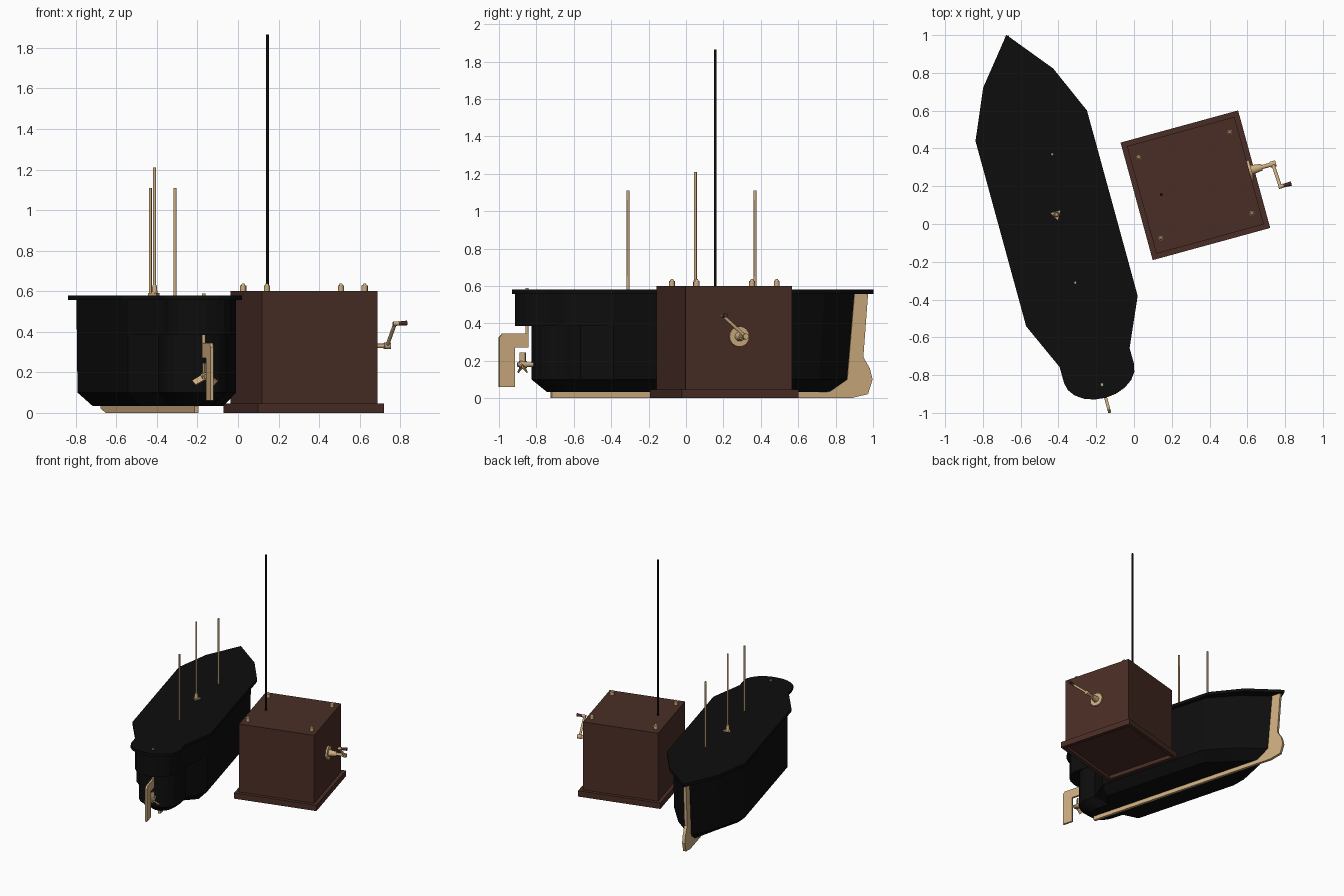
import bpy, bmesh, math
from mathutils import Matrix, Vector

cube = bpy.data.objects.get("Cube")
if cube:
    bpy.data.objects.remove(cube, do_unlink=True)


def material(name, rgb):
    m = bpy.data.materials.new(name)
    m.use_nodes = True
    m.diffuse_color = (*rgb, 1)
    m.node_tree.nodes["Principled BSDF"].inputs["Base Color"].default_value = (*rgb, 1)
    return m


BLACK = material("black paint", (0.004, 0.004, 0.004))
TAN = material("pale wood", (0.62, 0.42, 0.215))
BROWN = material("dark wood", (0.068, 0.027, 0.019))

# Both the boat and the control box are turned by the same angle
TURN = Matrix.Rotation(math.radians(15.3), 4, "Z")
BOAT = Matrix.Translation((-0.41, 0.03, 0)) @ TURN
BOX = Matrix.Translation((0.325, 0.205, 0)) @ TURN


def finish(name, bm, mat, frame, smooth=False):
    bmesh.ops.recalc_face_normals(bm, faces=bm.faces)
    mesh = bpy.data.meshes.new(name)
    bm.to_mesh(mesh)
    bm.free()
    mesh.transform(frame)
    mesh.materials.append(mat)
    ob = bpy.data.objects.new(name, mesh)
    bpy.context.collection.objects.link(ob)
    if smooth:
        bpy.ops.object.select_all(action="DESELECT")
        ob.select_set(True)
        bpy.context.view_layer.objects.active = ob
        bpy.ops.object.shade_smooth_by_angle(angle=math.radians(50))
    return ob


def loft(name, rings, mat, frame):
    """Skin a stack of equal-length point rings and cap both ends."""
    bm = bmesh.new()
    loops = [[bm.verts.new(p) for p in ring] for ring in rings]
    n = len(loops[0])
    for a, b in zip(loops, loops[1:]):
        for i in range(n):
            j = (i + 1) % n
            bm.faces.new((a[i], a[j], b[j], b[i]))
    bm.faces.new(loops[0])
    bm.faces.new(loops[-1])
    return finish(name, bm, mat, frame)


def plate(name, profile, thick, mat, frame):
    """Flat piece from a lengthwise (y, z) profile."""
    return loft(name, [[(x, y, z) for y, z in profile] for x in (-thick / 2, thick / 2)], mat, frame)


def block(name, size, centre, mat, frame, spin=Matrix()):
    bm = bmesh.new()
    bmesh.ops.create_cube(bm, size=1, matrix=Matrix.Translation(centre) @ spin @ Matrix.Diagonal((*size, 1)))
    return finish(name, bm, mat, frame)


def rod(name, start, end, r1, mat, frame, r2=None, sides=12):
    a, b = Vector(start), Vector(end)
    d = b - a
    place = Matrix.Translation((a + b) / 2) @ d.to_track_quat("Z", "Y").to_matrix().to_4x4()
    bm = bmesh.new()
    bmesh.ops.create_cone(bm, cap_ends=True, segments=sides, radius1=r1,
                          radius2=r1 if r2 is None else r2, depth=d.length, matrix=place)
    return finish(name, bm, mat, frame, smooth=sides > 6)


def outline(z, inset, bow, stern):
    """Boat plan: pointed bow, straight sides, narrow neck and round stern."""
    k = bow / 1.007
    half = [(0.192 - inset, 0.77 * k), (0.306 - inset, 0.508 * k),
            (0.306 - inset, -0.509), (0.192 - inset, stern + 0.221)]
    for i in range(5):
        t = math.radians(90 * i / 5)
        half.append(((0.192 - inset) * math.cos(t), stern + 0.134 * (1 - math.sin(t))))
    pts = [(0, bow)] + half + [(0, stern)] + [(-x, y) for x, y in reversed(half)]
    return [(x, y, z) for x, y in pts]


# Hull, stern overhang and deck
loft("hull", [outline(0.033, 0.095, 0.767, -0.80),
              outline(0.10, 0.03, 0.866, -0.88),
              outline(0.56, 0.03, 0.907, -0.88)], BLACK, BOAT)
loft("stern_overhang", [[p for p in outline(z, 0.03, 1.0, -0.972) if p[1] < -0.5]
                        for z in (0.385, 0.56)], BLACK, BOAT)
loft("deck", [outline(z, 0, 1.007, -0.985) for z in (0.556, 0.58)], BLACK, BOAT)

# Keel with bow stem
plate("keel_and_stem", [(-0.778, 0), (0.88, 0), (0.975, 0.022), (1.0, 0.10), (0.985, 0.16),
                        (0.949, 0.22), (0.975, 0.556), (0.90, 0.556), (0.86, 0.10),
                        (0.765, 0.036), (-0.778, 0.036)], 0.022, TAN, BOAT)

# Rudder and its post
plate("rudder", [(-1.068, 0.06), (-0.982, 0.06), (-0.982, 0.27), (-0.907, 0.27),
                 (-0.907, 0.345), (-1.05, 0.345), (-1.068, 0.325)], 0.016, TAN, BOAT)
rod("rudder_post", (0, -0.913, 0.34), (0, -0.913, 0.589), 0.009, TAN, BOAT)

# Propeller
rod("propeller_shaft", (0, -0.86, 0.18), (0, -0.965, 0.18), 0.012, TAN, BOAT)
rod("propeller_hub", (0, -0.915, 0.18), (0, -0.955, 0.18), 0.019, TAN, BOAT)
for i in range(3):
    spin = Matrix.Rotation(math.radians(120 * i), 4, "Y")
    arm = spin @ Vector((0, 0, 0.04))
    block(f"propeller_blade_{i + 1}", (0.035, 0.008, 0.05), (arm.x, -0.937, 0.18 + arm.z),
          TAN, BOAT, spin @ Matrix.Rotation(math.radians(45), 4, "Z"))

# Masts
for name, x, y, top in (("fore_mast", 0.068, 0.333, 1.11), ("main_mast", 0.004, 0.02, 1.21),
                        ("aft_mast", 0.006, -0.354, 1.11)):
    rod(name, (x, y, 0.57), (x, y, top), 0.0075, TAN, BOAT, sides=8)
rod("mast_foot", (0.004, 0.02, 0.578), (0.004, 0.02, 0.592), 0.034, TAN, BOAT, sides=3)
rod("mast_collar", (0.004, 0.02, 0.59), (0.004, 0.02, 0.63), 0.015, TAN, BOAT, r2=0.011)

# Control box on a plinth frame that is open underneath
block("box_body", (0.59, 0.59, 0.57), (0, 0, 0.315), BROWN, BOX)
for s, side in ((-1, "right"), (1, "left")):
    block(f"plinth_{side}", (0.03, 0.645, 0.047), (s * 0.3075, 0, 0.0235), BROWN, BOX)
for s, side in ((-1, "front"), (1, "back")):
    block(f"plinth_{side}", (0.585, 0.03, 0.047), (0, s * 0.3075, 0.0235), BROWN, BOX)

# Corner screws
for x in (-0.25, 0.25):
    for y in (-0.222, 0.222):
        name = ("left" if x > 0 else "right") + ("_back" if y > 0 else "_front")
        rod(f"screw_{name}", (x, y, 0.595), (x, y, 0.628), 0.016, TAN, BOX, sides=8)
        rod(f"screw_tip_{name}", (x, y, 0.625), (x, y, 0.637), 0.013, TAN, BOX, r2=0.006, sides=8)

# Aerial
rod("aerial", (-0.187, 0, 0.59), (-0.187, 0, 1.865), 0.0075, BLACK, BOX)

# Crank on the left face
rod("crank_flange", (0.29, 0, 0.33), (0.308, 0, 0.33), 0.055, TAN, BOX, sides=16)
rod("crank_boss", (0.305, 0, 0.33), (0.365, 0, 0.33), 0.026, TAN, BOX, r2=0.018)
rod("crank_shaft", (0.36, 0, 0.33), (0.435, 0, 0.33), 0.011, TAN, BOX)
rod("crank_arm", (0.425, 0.006, 0.325), (0.432, -0.128, 0.443), 0.009, TAN, BOX)
rod("crank_elbow", (0.41, 0, 0.33), (0.442, 0, 0.33), 0.016, TAN, BOX)
rod("crank_pin", (0.422, -0.125, 0.44), (0.45, -0.125, 0.441), 0.011, TAN, BOX)
rod("crank_grip", (0.445, -0.125, 0.441), (0.492, -0.125, 0.443), 0.009, BROWN, BOX, r2=0.012)
